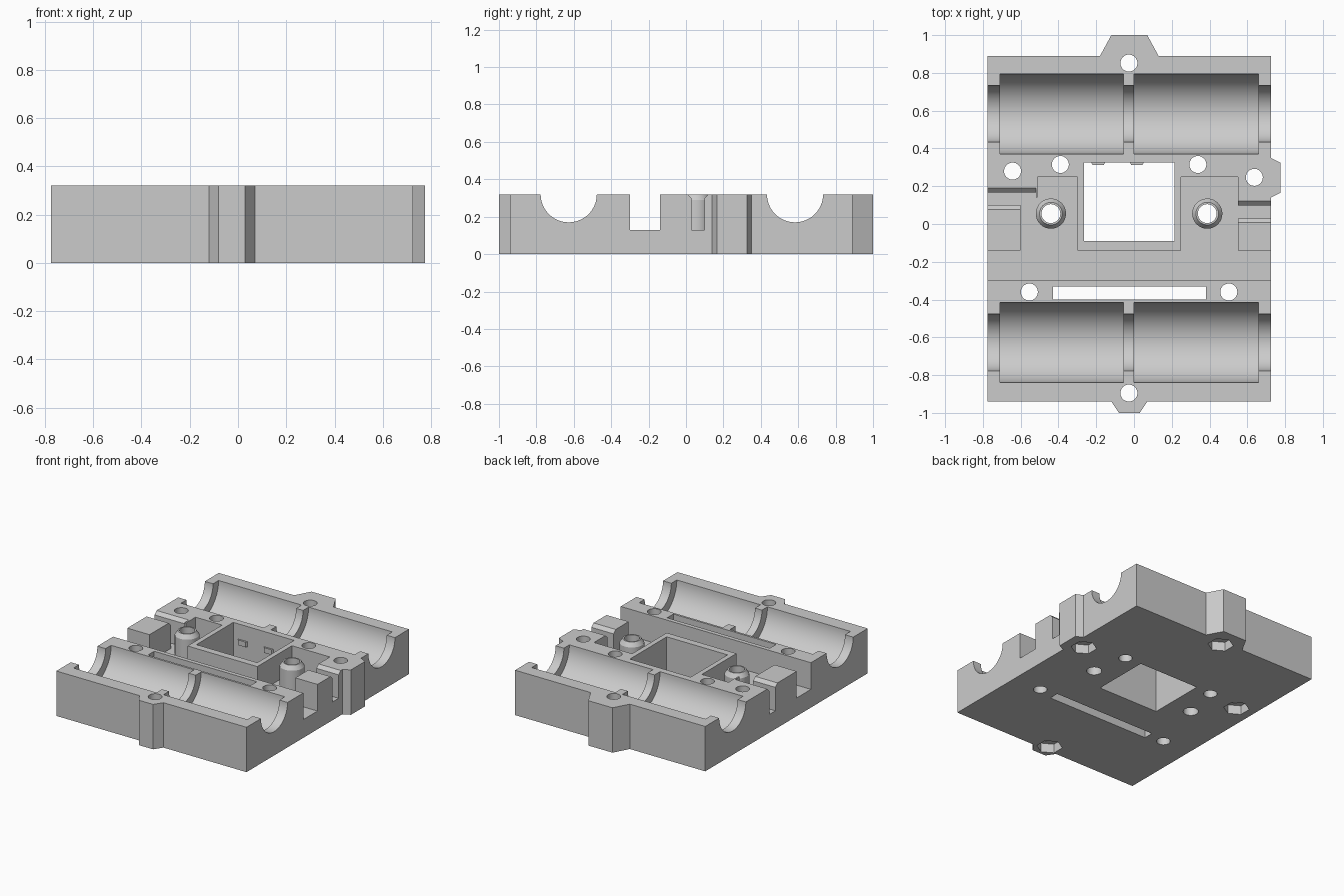
import bpy, bmesh, math
from mathutils import Matrix

if "Cube" in bpy.data.objects:
    bpy.data.objects.remove(bpy.data.objects["Cube"], do_unlink=True)

TOP, FLOOR = 0.32, 0.13
X0, X1, Y0, Y1 = -0.775, 0.725, -0.94, 0.89
LOW, HIGH = -0.1, 0.5          # overshoot for through cuts

grey = bpy.data.materials.new("plain grey")
grey.use_nodes = True
grey.diffuse_color = (0.6, 0.6, 0.6, 1)
grey.node_tree.nodes["Principled BSDF"].inputs["Base Color"].default_value = (0.6, 0.6, 0.6, 1)


def make(name, bm):
    bmesh.ops.recalc_face_normals(bm, faces=bm.faces)
    mesh = bpy.data.meshes.new(name)
    bm.to_mesh(mesh)
    bm.free()
    mesh.materials.append(grey)
    obj = bpy.data.objects.new(name, mesh)
    bpy.context.collection.objects.link(obj)
    return obj


def prism(name, outline, z0, z1):
    """Extrude an xy outline from z0 to z1."""
    bm = bmesh.new()
    face = bm.faces.new([bm.verts.new((x, y, z0)) for x, y in outline])
    ext = bmesh.ops.extrude_face_region(bm, geom=[face])["geom"]
    bmesh.ops.translate(bm, vec=(0, 0, z1 - z0),
                        verts=[v for v in ext if isinstance(v, bmesh.types.BMVert)])
    return make(name, bm)


def box(name, xa, xb, ya, yb, za, zb):
    return prism(name, [(xa, ya), (xb, ya), (xb, yb), (xa, yb)], za, zb)


def rod(name, x, y, r, z0, z1, sides=32):
    step = math.tau / sides
    return prism(name, [(x + r * math.sin(i * step), y + r * math.cos(i * step))
                        for i in range(sides)], z0, z1)


def rod_x(name, xa, xb, y, r):
    """Cylinder along x with its axis on the top plane."""
    bm = bmesh.new()
    turn = Matrix.Translation(((xa + xb) / 2, y, TOP)) @ Matrix.Rotation(math.pi / 2, 4, 'Y')
    bmesh.ops.create_cone(bm, cap_ends=True, segments=72, radius1=r, radius2=r,
                          depth=xb - xa, matrix=turn)
    return make(name, bm)


def slot_x(name, xa, xb, ya, yb, lip=0.023):
    """Side slot along x whose mouth is chamfered at the top."""
    profile = [(ya, FLOOR), (yb, FLOOR), (yb, TOP - lip), (yb + lip, TOP),
               (yb + lip, HIGH), (ya - lip, HIGH), (ya - lip, TOP), (ya, TOP - lip)]
    bm = bmesh.new()
    face = bm.faces.new([bm.verts.new((xa, y, z)) for y, z in profile])
    ext = bmesh.ops.extrude_face_region(bm, geom=[face])["geom"]
    bmesh.ops.translate(bm, vec=(xb - xa, 0, 0),
                        verts=[v for v in ext if isinstance(v, bmesh.types.BMVert)])
    return make(name, bm)


def cut(target, cutter):
    cutter.hide_render = True
    mod = target.modifiers.new("cut", 'BOOLEAN')
    mod.operation, mod.solver, mod.object = 'DIFFERENCE', 'EXACT', cutter
    bpy.context.view_layer.objects.active = target
    bpy.ops.object.modifier_apply(modifier=mod.name)
    bpy.data.objects.remove(cutter, do_unlink=True)


def smooth(obj):
    bpy.ops.object.select_all(action='DESELECT')
    obj.select_set(True)
    bpy.context.view_layer.objects.active = obj
    bpy.ops.object.shade_smooth_by_angle(angle=math.radians(25))


# Block with three screw tabs
body = prism("carriage_body", [
    (X0, Y0), (-0.12, Y0), (-0.08, -1), (0.03, -1), (0.07, Y0), (X1, Y0),
    (X1, 0.14), (0.775, 0.165), (0.775, 0.325), (X1, 0.35),
    (X1, Y1), (0.13, Y1), (0.07, 1), (-0.12, 1), (-0.18, Y1), (X0, Y1)], 0, TOP)

# Bearing cradles with narrower rod necks
for y in (-0.627, 0.583):
    cut(body, rod_x("neck_cutter", X0 - 0.1, X1 + 0.1, y, 0.15))
    for xa, xb in ((-0.71, -0.055), (0, 0.66)):
        cut(body, rod_x("cradle_cutter", xa, xb, y, 0.212))

# Cross channel and post pockets
cut(body, box("channel_cutter", X0 - 0.1, X1 + 0.1, -0.3, -0.14, FLOOR, HIGH))
cut(body, prism("left_pocket_cutter", [
    (0.25, -0.2), (0.55, -0.2), (0.55, 0.25), (0.25, 0.25)], FLOOR, HIGH))
cut(body, prism("right_pocket_cutter", [
    (-0.6, -0.2), (-0.3, -0.2), (-0.3, 0.25), (-0.51, 0.25),
    (-0.51, 0.14), (-0.6, 0.14)], FLOOR, HIGH))

# Side slots
cut(body, slot_x("left_slot_cutter", 0.5, X1 + 0.1, 0.03, 0.098))
cut(body, slot_x("right_slot_cutter", X0 - 0.1, -0.52, 0.1, 0.167))

# Through windows
cut(body, box("window_cutter", -0.265, 0.215, -0.09, 0.325, LOW, HIGH))
cut(body, box("belt_slot_cutter", -0.43, 0.38, -0.4, -0.33, LOW, HIGH))

# Screw holes, the first four with hexagonal nut recesses underneath
nut_holes = [(-0.027, 0.852), (-0.027, -0.895), (-0.643, 0.28), (0.637, 0.247)]
plain_holes = [(-0.39, 0.315), (0.338, 0.315), (-0.554, -0.36), (0.502, -0.36)]
posts = [(-0.44, 0.055), (0.388, 0.055)]
for x, y in nut_holes + plain_holes:
    cut(body, rod("hole_cutter", x, y, 0.045, LOW, HIGH))
for x, y in nut_holes:
    cut(body, rod("nut_cutter", x, y, 0.085, LOW, 0.065, 6))
for x, y in posts:
    cut(body, rod("bore_cutter", x, y, 0.05, LOW, HIGH))
smooth(body)

# Hollow posts with chamfered rims
for side, (x, y) in zip(("right", "left"), posts):
    bm = bmesh.new()
    profile = [(0.05, FLOOR), (0.05, TOP), (0.06, TOP), (0.08, TOP - 0.03), (0.08, FLOOR)]
    verts = [bm.verts.new((r, 0, z)) for r, z in profile]
    edges = [bm.edges.new(pair) for pair in zip(verts, verts[1:])]
    bmesh.ops.spin(bm, geom=verts + edges, cent=(0, 0, 0), axis=(0, 0, 1),
                   angle=math.tau, steps=32, use_merge=True)
    bmesh.ops.remove_doubles(bm, verts=bm.verts, dist=0.0005)
    bmesh.ops.translate(bm, vec=(x, y, 0), verts=bm.verts)
    smooth(make(side + "_post", bm))

# Small catches on the back wall of the window
for side, x in (("right", -0.19), ("left", 0.015)):
    prism(side + "_catch", [(x - 0.037, 0.326), (x - 0.03, 0.312),
                            (x + 0.03, 0.312), (x + 0.037, 0.326)], 0.175, 0.212)
